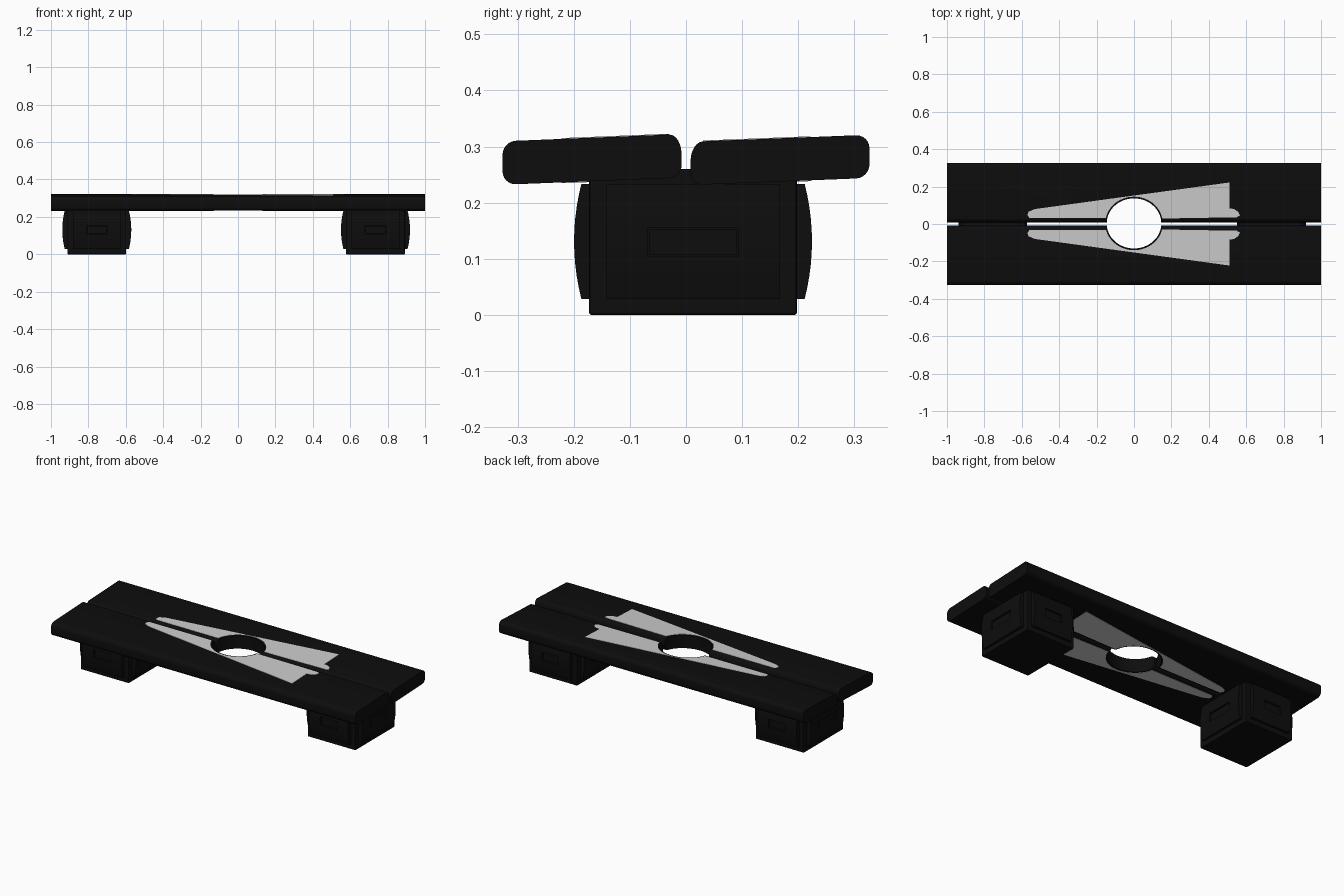
import bpy, bmesh, math

if "Cube" in bpy.data.objects:
    bpy.data.objects.remove(bpy.data.objects["Cube"])

dark = bpy.data.materials.new("charred_wood")
dark.diffuse_color = (0.004, 0.004, 0.004, 1)
dark.use_nodes = True
dark.node_tree.nodes["Principled BSDF"].inputs["Base Color"].default_value = dark.diffuse_color


def prism(name, pts, fa, fb, mat=dark, smooth=True):
    """Solid between two mapped copies of a 2D outline."""
    bm = bmesh.new()
    a = [bm.verts.new(fa(*p)) for p in pts]
    b = [bm.verts.new(fb(*p)) for p in pts]
    n = len(pts)
    bm.faces.new(a)
    bm.faces.new(b[::-1])
    for i in range(n):
        bm.faces.new((a[i], b[i], b[(i + 1) % n], a[(i + 1) % n]))
    bmesh.ops.recalc_face_normals(bm, faces=bm.faces)
    me = bpy.data.meshes.new(name)
    bm.to_mesh(me)
    bm.free()
    ob = bpy.data.objects.new(name, me)
    bpy.context.collection.objects.link(ob)
    if mat:
        me.materials.append(mat)
    if smooth:
        bpy.ops.object.select_all(action='DESELECT')
        ob.select_set(True)
        bpy.context.view_layer.objects.active = ob
        bpy.ops.object.shade_smooth_by_angle(angle=math.radians(35))
    return ob


def box(name, c, s, bevel=0):
    x, y, z = c
    w, d, h = (v / 2 for v in s)
    ob = prism(name, [(x - w, y - d), (x + w, y - d), (x + w, y + d), (x - w, y + d)],
               lambda u, v: (u, v, z - h), lambda u, v: (u, v, z + h), smooth=False)
    if bevel:
        m = ob.modifiers.new("bevel", 'BEVEL')
        m.width, m.segments = bevel, 2
    return ob


def cutter(ob):
    ob.hide_render = True
    ob.hide_set(True)
    ob.display_type = 'WIRE'
    return ob


def cut(ob, tool):
    m = ob.modifiers.new("cut", 'BOOLEAN')
    m.operation, m.solver, m.object = 'DIFFERENCE', 'EXACT', tool


def ellipse_cutter(name, rx, ry):
    pts = [(rx * math.cos(t * math.tau / 64), 0.003 + ry * math.sin(t * math.tau / 64))
           for t in range(64)]
    return cutter(prism(name, pts, lambda x, y: (x, y, 0.1), lambda x, y: (x, y, 0.5), smooth=False))


hole = ellipse_cutter("hole_cutter", 0.146, 0.134)
rim = ellipse_cutter("inlay_rim_cutter", 0.154, 0.143)

# Seat planks, both tilted the same way, and their grey wedge inlays
SLOPE = 0.04
inlay = [(-0.56, 0.032), (-0.57, 0.05), (-0.563, 0.066), (-0.53, 0.08), (0.51, 0.222),
         (0.51, 0.084), (0.535, 0.08), (0.556, 0.066), (0.566, 0.046), (0.55, 0.036), (0.2, 0.03)]


def corner(cy, cz, ry, rz, a0):
    return [(cy + ry * math.cos(math.radians(a0 + t * 15)),
             cz + rz * math.sin(math.radians(a0 + t * 15))) for t in range(7)]


for side, s, zb, zt in (("back", 1, 0.231, 0.308), ("front", -1, 0.245, 0.3225)):
    prof = (corner(0.303, zt - 0.024, 0.024, 0.024, 0)[::1] + corner(0.03, zt - 0.035, 0.022, 0.035, 90)
            + corner(0.03, zb + 0.02, 0.022, 0.02, 180) + corner(0.303, zb + 0.024, 0.024, 0.024, 270))
    prof = [(s * y, z + SLOPE * s * y) for y, z in prof]
    plank = prism(side + "_plank", prof, lambda y, z: (-1, y, z), lambda y, z: (1, y, z))
    cut(plank, hole)
    wedge = prism(side + "_inlay", inlay,
                  lambda x, y: (x, s * y, zb - 0.0015 + SLOPE * s * y),
                  lambda x, y: (x, s * y, zt + 0.0015 + SLOPE * s * y), mat=None, smooth=False)
    cut(wedge, rim)

# Block legs with a bulged panel and grip recess on each side
CY = 0.0125
grip_x = cutter(box("grip_cutter_x", (0, CY, 0.13), (3, 0.16, 0.05)))
for side, cx in (("left", -0.755), ("right", 0.735)):
    box(side + "_leg_core", (cx, CY, 0.13), (0.315, 0.37, 0.26), 0.004)
    grip_y = cutter(box(side + "_grip_cutter_y", (cx, CY, 0.13), (0.11, 2, 0.05)))
    for k, name in enumerate(("right", "back", "left", "front")):
        half, w = (0.1575, 0.155) if k % 2 == 0 else (0.185, 0.128)
        arc = [(half + 0.014 + 0.013 * (1 - (t / 5) ** 2), 0.131 + 0.0205 * t) for t in range(-5, 6)]
        arc += [(half - 0.004, 0.2335), (half - 0.004, 0.0285)]
        c, q = round(math.cos(k * math.pi / 2)), round(math.sin(k * math.pi / 2))

        def place(u, z, v):
            return (cx + u * c - v * q, CY + u * q + v * c, z)
        panel = prism(f"{side}_leg_{name}_panel", arc,
                      lambda u, z: place(u, z, -w), lambda u, z: place(u, z, w))
        cut(panel, grip_x if k % 2 == 0 else grip_y)
        # shallow grip plate filling most of the recess
        g = half + 0.018
        gw = 0.155 if k % 2 == 0 else 0.105
        prism(f"{side}_leg_{name}_grip", [(half - 0.003, 0.108), (g, 0.108), (g, 0.152), (half - 0.003, 0.152)],
              lambda u, z: place(u, z, -gw / 2), lambda u, z: place(u, z, gw / 2), smooth=False)
